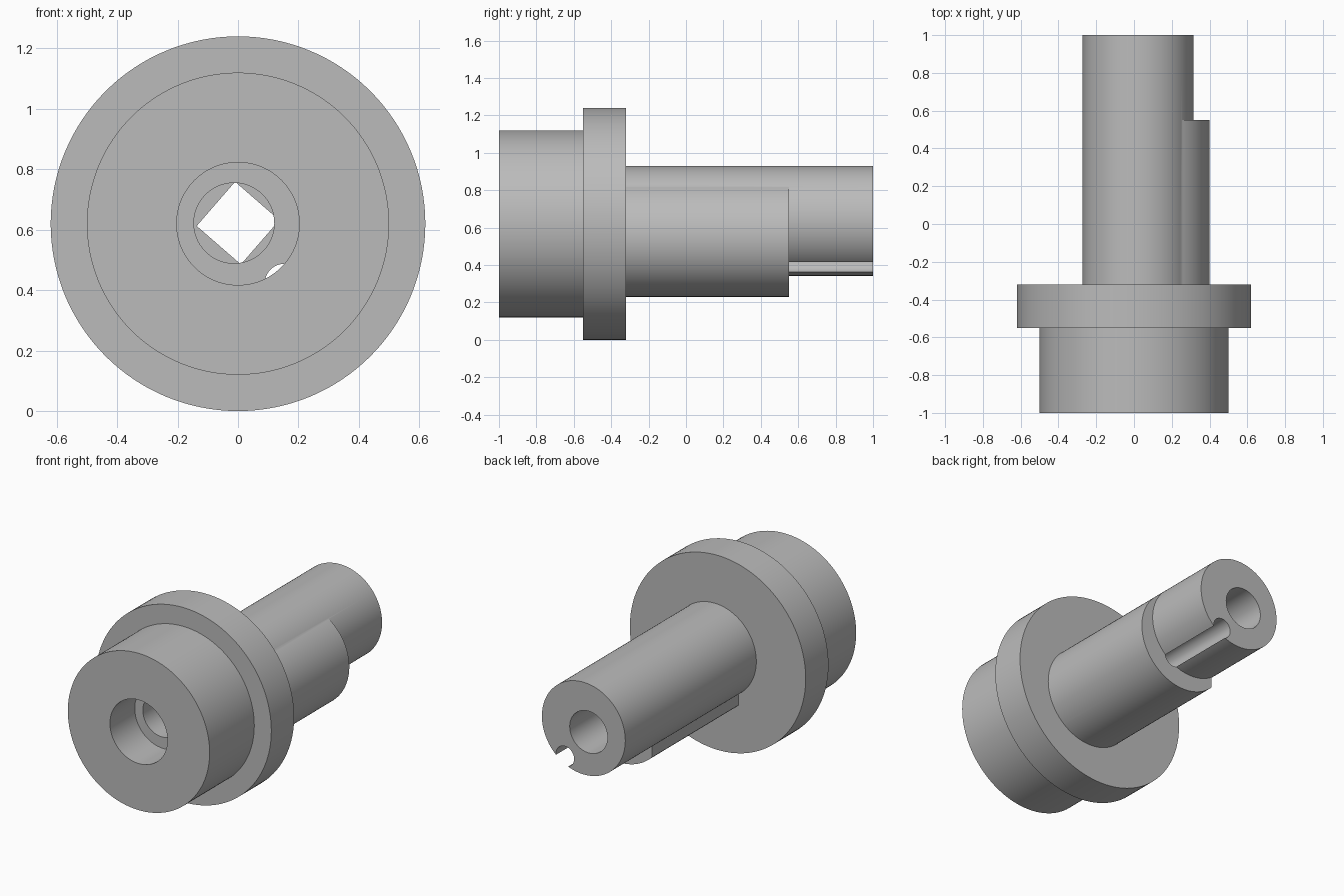
import bpy, bmesh, math

cube = bpy.data.objects.get("Cube")
if cube:
    bpy.data.objects.remove(cube, do_unlink=True)

steel = bpy.data.materials.new("plain_grey")
GREY = (0.5, 0.5, 0.5, 1)
steel.use_nodes = True
steel.diffuse_color = GREY
for node in steel.node_tree.nodes:
    if node.type == 'BSDF_PRINCIPLED':
        node.inputs["Base Color"].default_value = GREY


def bar(name, x, z, radius, start, end, sides=96, turn=0.0, left_flat=None):
    """Prism along y, optionally with a flat at its -x side."""
    bm = bmesh.new()
    ring = []
    for i in range(sides):
        a = turn + math.tau * i / sides
        px = x + radius * math.cos(a)
        if left_flat is not None and px < left_flat:
            # keep only the two ends of the flat
            continue
        ring.append(bm.verts.new((px, start, z + radius * math.sin(a))))
    face = bm.faces.new(ring)
    new = bmesh.ops.extrude_face_region(bm, geom=[face])["geom"]
    moved = [v for v in new if isinstance(v, bmesh.types.BMVert)]
    bmesh.ops.translate(bm, verts=moved, vec=(0, end - start, 0))
    bmesh.ops.recalc_face_normals(bm, faces=bm.faces)
    mesh = bpy.data.meshes.new(name)
    bm.to_mesh(mesh)
    bm.free()
    mesh.materials.append(steel)
    obj = bpy.data.objects.new(name, mesh)
    bpy.context.collection.objects.link(obj)
    return obj


def combine(target, tool, operation):
    mod = target.modifiers.new(tool.name, 'BOOLEAN')
    mod.operation = operation
    mod.solver = 'EXACT'
    mod.object = tool
    bpy.context.view_layer.objects.active = target
    bpy.ops.object.modifier_apply(modifier=mod.name)
    bpy.data.objects.remove(tool, do_unlink=True)


AXIS = 0.62

# Solid parts: flange, front hub and two offset shafts
body = bar("flanged_shaft", 0, AXIS, 0.62, -0.55, -0.32, sides=128)
solids = [
    bar("front_hub", 0, AXIS, 0.5, -1, -0.45, sides=128),
    bar("long_shaft", 0.022, 0.636, 0.294, -0.42, 1),
    bar("short_shaft", 0.081, 0.549, 0.319, -0.43, 0.55, left_flat=-0.155),
]
for part in solids:
    combine(body, part, 'UNION')

# Bores: front recess, round ends, square middle, side groove
cutters = [
    bar("front_recess", 0, AXIS, 0.203, -1.1, -0.75),
    bar("front_bore", -0.013, 0.622, 0.133, -0.8, -0.3),
    bar("rear_bore", -0.013, 0.622, 0.133, 0.45, 1.1),
    bar("square_bore", 0.0, 0.622, 0.137, -0.35, 0.5, sides=4, turn=math.radians(4)),
    bar("side_groove", 0.153, 0.423, 0.064, -0.755, 1.1, sides=48),
]
for part in cutters:
    combine(body, part, 'DIFFERENCE')

# Smooth round walls, crisp rims
for o in bpy.context.selected_objects:
    o.select_set(False)
body.select_set(True)
bpy.context.view_layer.objects.active = body
bpy.ops.object.shade_smooth_by_angle(angle=math.radians(30))
